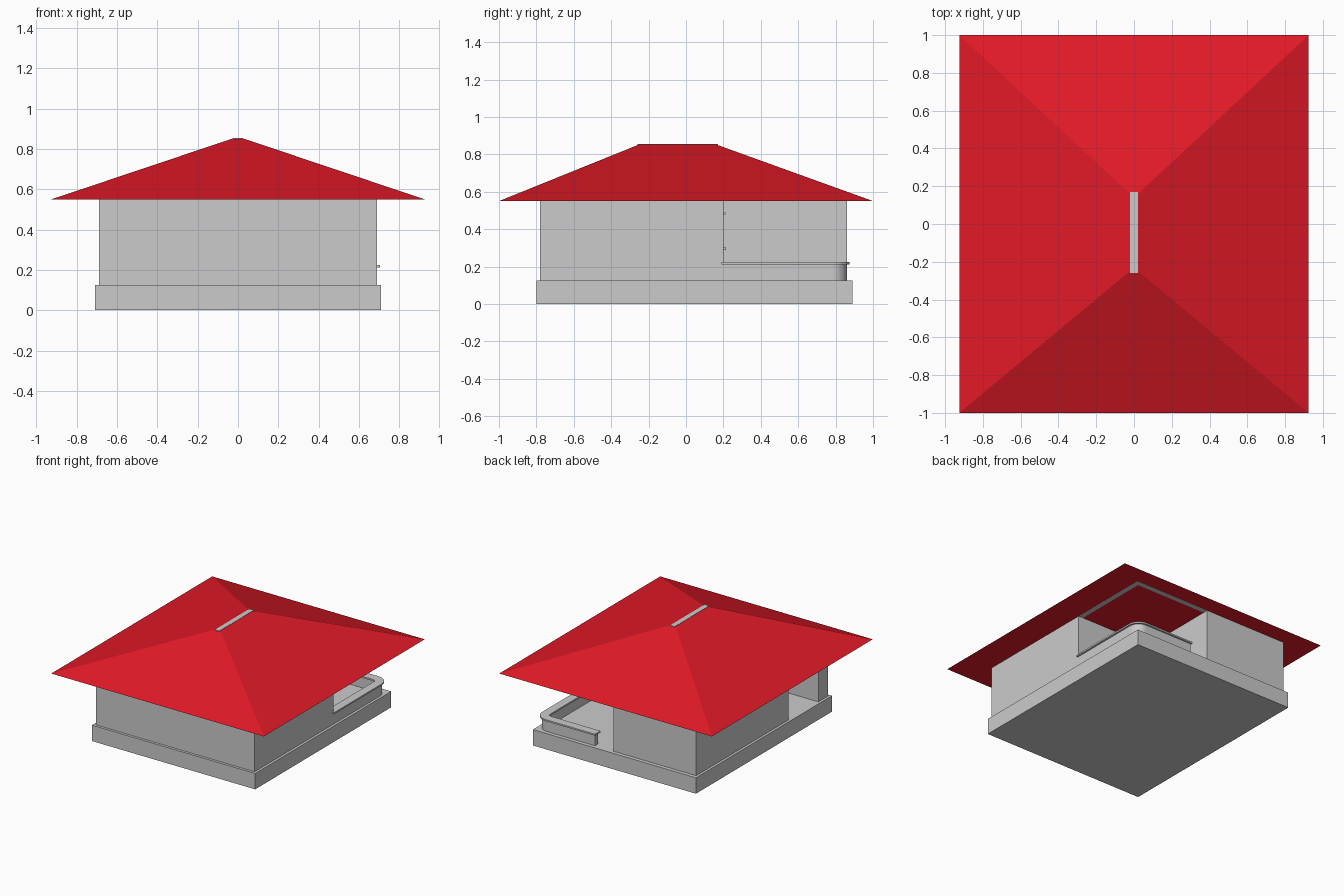
import bpy, bmesh, math

if "Cube" in bpy.data.objects:
    bpy.data.objects.remove(bpy.data.objects["Cube"])


def mesh_object(name, verts, faces, mat=None):
    me = bpy.data.meshes.new(name)
    me.from_pydata(verts, [], faces)
    bm = bmesh.new()
    bm.from_mesh(me)
    bmesh.ops.recalc_face_normals(bm, faces=bm.faces)
    bm.to_mesh(me)
    bm.free()
    ob = bpy.data.objects.new(name, me)
    bpy.context.collection.objects.link(ob)
    if mat:
        me.materials.append(mat)
    return ob


def prism(name, outline, z0, z1, mat=None):
    """Extrude a flat outline from z0 to z1."""
    n = len(outline)
    verts = [(x, y, z) for z in (z0, z1) for x, y in outline]
    faces = [list(range(n))[::-1], list(range(n, 2 * n))]
    faces += [(i, (i + 1) % n, (i + 1) % n + n, i + n) for i in range(n)]
    return mesh_object(name, verts, faces, mat)


def box(name, x0, x1, y0, y1, z0, z1, mat=None):
    return prism(name, [(x0, y0), (x1, y0), (x1, y1), (x0, y1)], z0, z1, mat)


def rail_side(half, x_start, y_end, sign):
    """One edge of the porch rail: straight, rounded corner, straight."""
    cx, cy, r = 0.61, 0.78, 0.06 + sign * half
    arc = [(cx + r * math.sin(a), cy + r * math.cos(a))
           for a in (math.pi / 2 * i / 10 for i in range(11))]
    return [(x_start, cy + r)] + arc + [(cx + r, y_end)]


def rail(name, half, x_start, y_end, z0, z1):
    outer = rail_side(half, x_start, y_end, 1)
    inner = rail_side(half, x_start, y_end, -1)
    ob = prism(name, outer + inner[::-1], z0, z1)
    # Replace the curved caps with clean quads
    bm = bmesh.new()
    bm.from_mesh(ob.data)
    bmesh.ops.triangulate(bm, faces=[f for f in bm.faces if len(f.verts) > 4])
    bm.to_mesh(ob.data)
    bm.free()
    return ob


red = bpy.data.materials.new("roof_red")
red.diffuse_color = (0.75, 0.01, 0.02, 1)
red.use_nodes = True
red.node_tree.nodes["Principled BSDF"].inputs["Base Color"].default_value = red.diffuse_color

# Plinth
box("plinth", -0.71, 0.71, -0.80, 0.89, 0, 0.125)

# House walls with corner porch and side entrance recess
prism("walls", [(-0.69, -0.78), (0.69, -0.78), (0.69, 0.20), (0.03, 0.20),
                (0.03, 0.86), (-0.69, 0.86), (-0.69, -0.29), (-0.30, -0.29),
                (-0.30, -0.66), (-0.69, -0.66)], 0.125, 0.55)

# Low porch wall with overhanging cap
rail("porch_wall", 0.02, 0.19, 0.20, 0.125, 0.212)
rail("porch_wall_cap", 0.034, 0.18, 0.19, 0.212, 0.224)

# Porch door, lamp and handle
box("porch_door", 0.028, 0.034, 0.24, 0.398, 0.125, 0.457)
box("door_handle", 0.34, 0.355, 0.198, 0.214, 0.288, 0.302)
box("porch_lamp", 0.34, 0.37, 0.198, 0.212, 0.478, 0.490)

# Hipped roof with a flat underside
eave = [(-0.925, -1), (0.925, -1), (0.925, 1), (-0.925, 1)]
top = [(-0.022, -0.25), (0.022, -0.25), (0.022, 0.16), (-0.022, 0.16)]
mesh_object("roof", [(x, y, 0.55) for x, y in eave] + [(x, y, 0.853) for x, y in top],
            [(3, 2, 1, 0), (4, 5, 6, 7)] +
            [(i, (i + 1) % 4, (i + 1) % 4 + 4, i + 4) for i in range(4)], red)

# Ridge beam and porch edge beams
box("ridge_beam", -0.02, 0.02, -0.26, 0.17, 0.838, 0.855)
box("porch_beam_back", 0.03, 0.69, 0.82, 0.86, 0.5495, 0.57)
box("porch_beam_side", 0.65, 0.69, 0.20, 0.82, 0.5495, 0.57)
